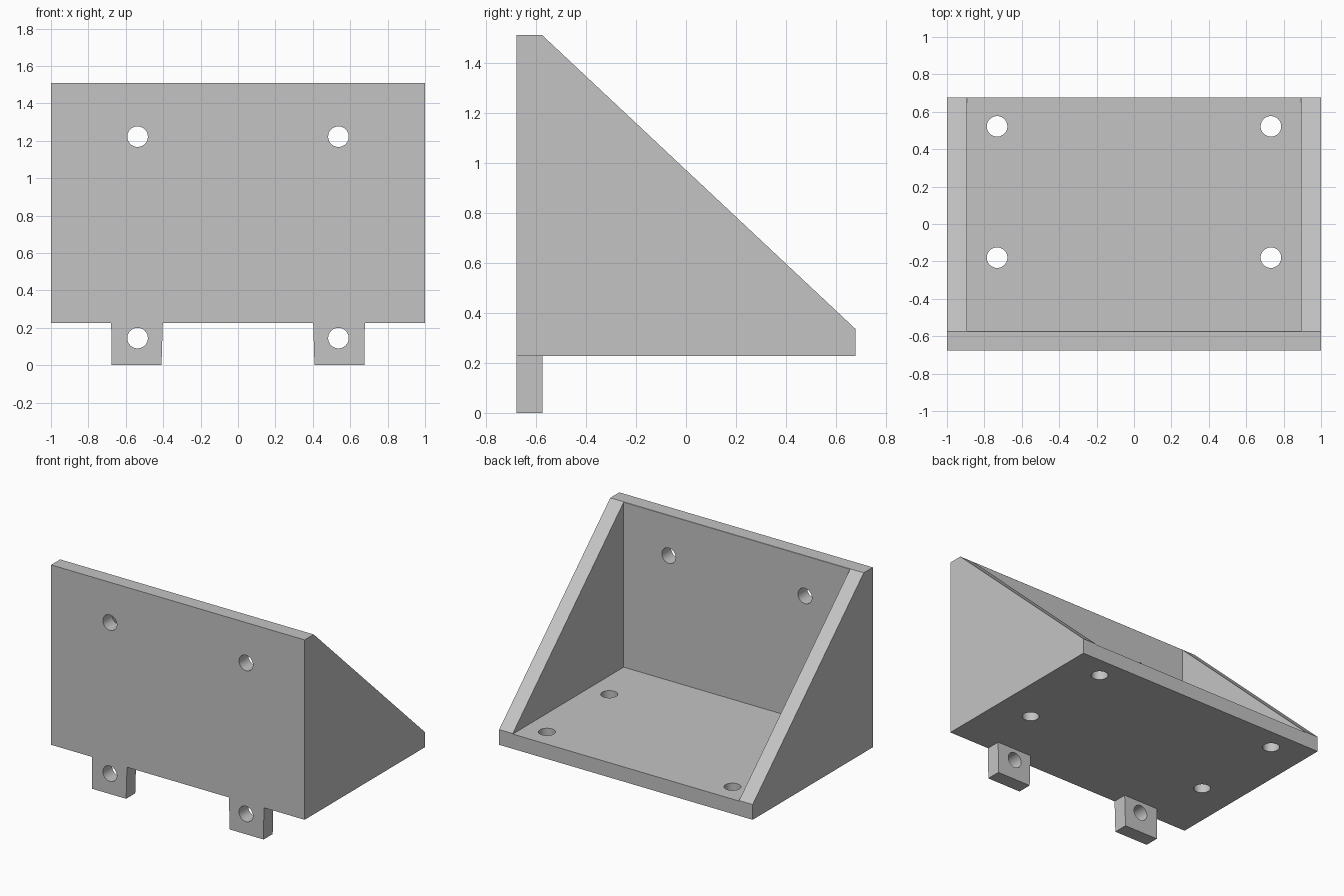
import bpy, bmesh
from mathutils import Matrix, Vector

if "Cube" in bpy.data.objects:
    bpy.data.objects.remove(bpy.data.objects["Cube"], do_unlink=True)

grey = bpy.data.materials.new("plain grey")
grey.use_nodes = True
grey.diffuse_color = (0.55, 0.55, 0.55, 1)
grey.node_tree.nodes["Principled BSDF"].inputs["Base Color"].default_value = grey.diffuse_color

HALF_DEPTH, BASE, TOP = 0.677, 0.227, 1.51
INNER_FRONT, INNER_SIDE, FLOOR = -0.573, 0.893, 0.332
HOLE = 0.055


def prism(name, points, sweep):
    """Sweep a flat outline of 3D points along a vector."""
    bm = bmesh.new()
    face = bm.faces.new([bm.verts.new(p) for p in points])
    swept = bmesh.ops.extrude_face_region(bm, geom=[face])["geom"]
    bmesh.ops.translate(bm, vec=sweep, verts=[v for v in swept if isinstance(v, bmesh.types.BMVert)])
    bmesh.ops.recalc_face_normals(bm, faces=bm.faces)
    return finish(name, bm)


def finish(name, bm):
    mesh = bpy.data.meshes.new(name)
    bm.to_mesh(mesh)
    bm.free()
    mesh.materials.append(grey)
    obj = bpy.data.objects.new(name, mesh)
    bpy.context.collection.objects.link(obj)
    return obj


def drills(name, centres, axis):
    """Round cutters along one axis, joined in a single helper object."""
    bm = bmesh.new()
    turn = Vector((0, 0, 1)).rotation_difference(Vector(axis)).to_matrix().to_4x4()
    for c in centres:
        bmesh.ops.create_cone(bm, cap_ends=True, segments=40, radius1=HOLE, radius2=HOLE,
                              depth=0.4, matrix=Matrix.Translation(c) @ turn)
    return finish(name, bm)


def cut(obj, cutter):
    mod = obj.modifiers.new("cut " + cutter.name, "BOOLEAN")
    mod.operation, mod.solver, mod.object = "DIFFERENCE", "EXACT", cutter
    cutter.hide_render = True
    cutter.hide_set(True)
    cutter.display_type = "WIRE"


# Bracket body: side outline swept across the width
outline = [(-HALF_DEPTH, BASE), (HALF_DEPTH, BASE), (HALF_DEPTH, 0.336),
           (-0.575, TOP), (-HALF_DEPTH, TOP)]
body = prism("bracket_body", [(-1, y, z) for y, z in outline], (2, 0, 0))

# Open pocket between the two side gussets
pocket = prism("pocket_cutter",
               [(-INNER_SIDE, INNER_FRONT, FLOOR), (INNER_SIDE, INNER_FRONT, FLOOR),
                (INNER_SIDE, 1, FLOOR), (-INNER_SIDE, 1, FLOOR)], (0, 0, 2))
cut(body, pocket)

# Screw holes in the upright panel and the floor
cut(body, drills("panel_hole_cutter", [(s * 0.537, -0.625, 1.222) for s in (-1, 1)], (0, 1, 0)))
cut(body, drills("floor_hole_cutter",
                 [(s * 0.732, y, 0.28) for s in (-1, 1) for y in (-0.18, 0.522)], (0, 0, 1)))

# Two drilled mounting tabs below the upright panel
tab_drill = drills("tab_hole_cutter", [(s * 0.537, -0.625, 0.145) for s in (-1, 1)], (0, 1, 0))
tabs = []
for side, label in ((1, "left"), (-1, "right")):
    shape = [(0.409, 0), (0.676, 0), (0.678, BASE), (0.402, BASE)]
    tab = prism(label + "_tab", [(side * x, -HALF_DEPTH, z) for x, z in shape], (0, 0.103, 0))
    cut(tab, tab_drill)
    tabs.append(tab)

# Apply the cuts, then smooth only the hole walls
bpy.context.view_layer.update()
graph = bpy.context.evaluated_depsgraph_get()
parts = [body] + tabs
cut_meshes = [bpy.data.meshes.new_from_object(p.evaluated_get(graph)) for p in parts]
for part, mesh in zip(parts, cut_meshes):
    part.modifiers.clear()
    part.data = mesh
    part.select_set(True)
bpy.context.view_layer.objects.active = body
bpy.ops.object.shade_smooth_by_angle(angle=0.5)
for helper in [o for o in bpy.data.objects if o.name.endswith("_cutter")]:
    bpy.data.objects.remove(helper, do_unlink=True)
